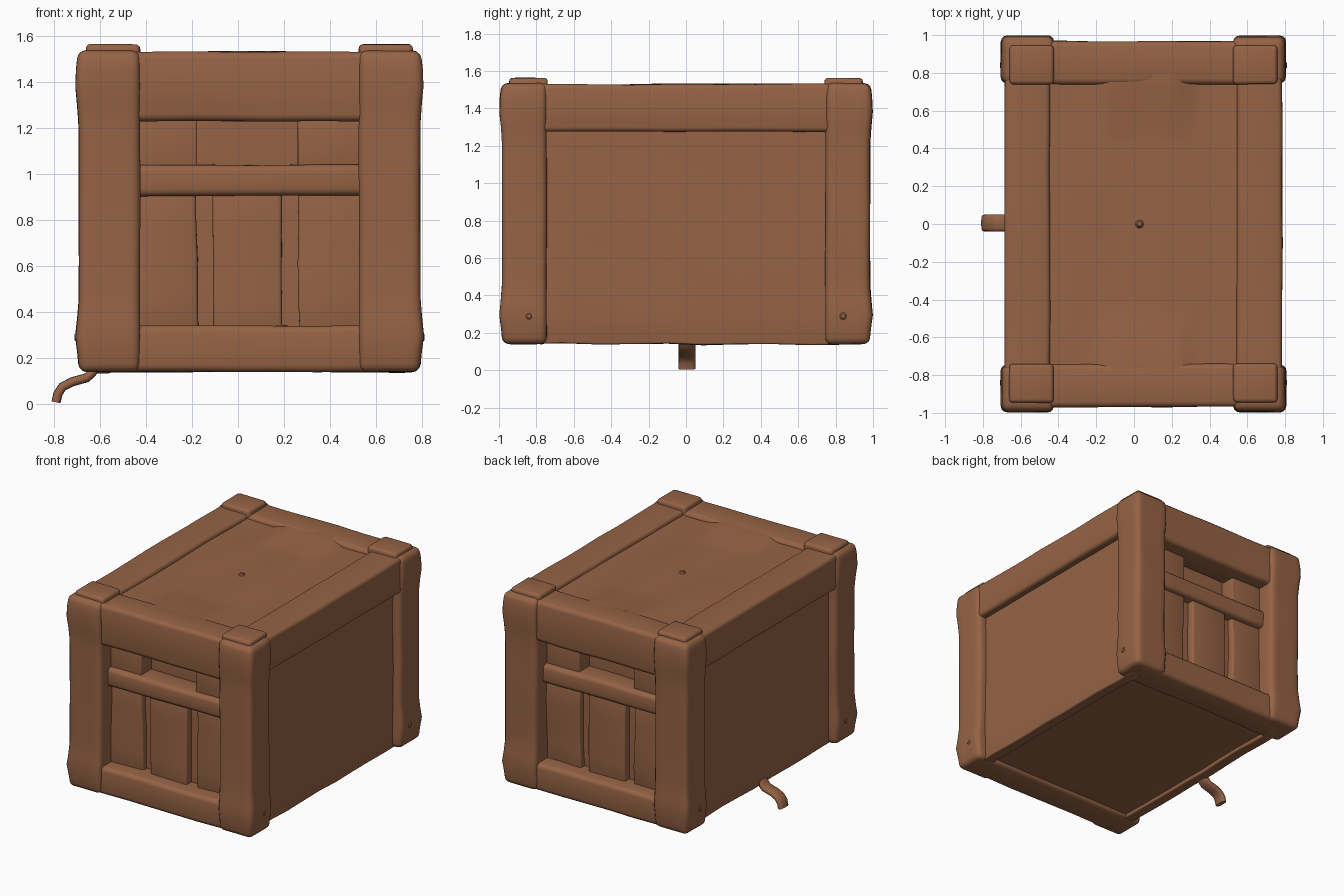
import bpy, bmesh, math
from mathutils import Vector, noise

if "Cube" in bpy.data.objects:
    bpy.data.objects.remove(bpy.data.objects["Cube"])

CX = 0.05  # the crate body sits slightly right of centre, the hook sticks out left

wood = bpy.data.materials.new("brown_wood")
wood.diffuse_color = (0.305, 0.125, 0.06, 1)
wood.use_nodes = True
wood.node_tree.nodes["Principled BSDF"].inputs["Base Color"].default_value = wood.diffuse_color


def finish(bm, name, angle=35):
    bmesh.ops.recalc_face_normals(bm, faces=bm.faces)
    me = bpy.data.meshes.new(name)
    bm.to_mesh(me)
    bm.free()
    me.shade_smooth()
    me.set_sharp_from_angle(angle=math.radians(angle))
    me.materials.append(wood)
    ob = bpy.data.objects.new(name, me)
    bpy.context.collection.objects.link(ob)
    return ob


def beam(name, x, y, z, bevel=0.03, wobble=0.006, step=0.2, warp=None):
    """Hand-carved bevelled box; x, y, z are (min, max), x relative to CX."""
    lo = Vector((min(x), min(y), min(z)))
    hi = Vector((max(x), max(y), max(z)))
    bm = bmesh.new()
    bmesh.ops.create_cube(bm, size=1)
    for v in bm.verts:
        v.co = Vector([lo[i] + (v.co[i] + 0.5) * (hi[i] - lo[i]) for i in range(3)])
    bmesh.ops.bevel(bm, geom=bm.edges[:], offset=bevel, segments=3, profile=0.5,
                    affect='EDGES')
    # cut along each axis so the surface can bend
    for i in range(3):
        n = int((hi[i] - lo[i]) / step)
        for k in range(1, n + 1):
            co = Vector((0, 0, 0))
            no = Vector((0, 0, 0))
            co[i] = lo[i] + (hi[i] - lo[i]) * k / (n + 1)
            no[i] = 1
            bmesh.ops.bisect_plane(bm, geom=bm.verts[:] + bm.edges[:] + bm.faces[:],
                                   plane_co=co, plane_no=no)
    for v in bm.verts:
        if warp:
            warp(v.co)
        v.co += noise.noise_vector(v.co * 3.0) * wobble
        v.co.x += CX
    return finish(bm, name)


def post_warp(co):
    # posts swell outwards near the foot and near the head
    b = 0.015 * math.exp(-((co.z - 0.3) / 0.08) ** 2) + 0.015 * math.exp(-((co.z - 1.4) / 0.11) ** 2)
    if abs(co.x) > 0.62:
        co.x += math.copysign(b, co.x)
    if abs(co.y) > 0.86:
        co.y += math.copysign(b, co.y)


def nail(name, loc, axis, r=0.022, h=0.014):
    bm = bmesh.new()
    bmesh.ops.create_cone(bm, cap_ends=True, segments=8, radius1=r, radius2=r * 0.4, depth=h * 2)
    rot = Vector((0, 0, 1)).rotation_difference(Vector(axis)).to_matrix()
    for v in bm.verts:
        v.co = rot @ v.co + Vector(loc)
    finish(bm, name)


# corner posts with caps and nails
for sx in (-1, 1):
    for sy in (-1, 1):
        tag = ("left" if sx < 0 else "right") + ("_front" if sy < 0 else "_back")
        beam("post_" + tag, (sx * 0.475, sx * 0.741), (sy * 0.745, sy * 0.983), (0.14, 1.535),
             bevel=0.035, wobble=0.004, step=0.08, warp=post_warp)
        beam("cap_" + tag, (sx * 0.475, sx * 0.71), (sy * 0.74, sy * 0.945), (1.46, 1.563),
             bevel=0.02, wobble=0.003)
        nail("nail_" + tag, (CX + sx * 0.752, sy * 0.84, 0.29), (sx, 0, 0), r=0.03, h=0.008)

# sides: inset wall and top beam
for sx, tag in ((-1, "left"), (1, "right")):
    beam("wall_" + tag, (sx * 0.6, sx * 0.68), (-0.85, 0.85), (0.14, 1.4),
         bevel=0.01, wobble=0.01)
    beam("top_beam_" + tag, (sx * 0.495, sx * 0.735), (-0.9, 0.9), (1.275, 1.53), bevel=0.025)

# ends: frame, crossbar, boards and hand slot
for sy, tag in ((-1, "front"), (1, "back")):
    def span(a, b):
        return (sy * a, sy * b)
    beam("top_beam_" + tag, (-0.66, 0.66), span(0.74, 0.968), (1.23, 1.53), bevel=0.03)
    beam("bottom_beam_" + tag, (-0.66, 0.66), span(0.74, 0.968), (0.14, 0.34), bevel=0.03)
    beam("crossbar_" + tag, (-0.52, 0.52), span(0.72, 0.9), (0.905, 1.04), bevel=0.03)
    beam("end_panel_" + tag, (-0.6, 0.6), span(0.72, 0.81), (0.2, 1.0), bevel=0.01)
    beam("slot_back_" + tag, (-0.3, 0.3), span(0.70, 0.745), (0.95, 1.4), bevel=0.005)
    beam("centre_board_" + tag, (-0.16, 0.14), span(0.78, 0.865), (0.3, 0.93), bevel=0.015)
    for sx, side in ((-1, "left"), (1, "right")):
        xin = -0.23 if sx < 0 else 0.21
        beam("side_board_" + side + "_" + tag, (xin, sx * 0.52), span(0.78, 0.855), (0.3, 0.93),
             bevel=0.015, wobble=0.015)
        beam("slot_cheek_" + side + "_" + tag, (xin, sx * 0.52), span(0.72, 0.86), (1.0, 1.27),
             bevel=0.006, wobble=0.004)

# lid panel, rising gently towards the middle of both ends
bm = bmesh.new()
bmesh.ops.create_grid(bm, x_segments=36, y_segments=40, size=1)
for v in bm.verts:
    x, y = v.co.x * 0.56, v.co.y * 0.8
    t = min(1.0, max(0.0, (abs(y) - 0.45) / 0.3))
    side = min(1.0, max(0.0, (0.28 - abs(x)) / 0.1))
    z = 1.502 + 0.025 * t * side + 0.01 * noise.noise(Vector((x * 4, y * 1.5, 0)))
    v.co = (x + CX, y, z)
finish(bm, "lid_panel")
nail("lid_knob", (0.03, 0, 1.503), (0, 0, 1), r=0.03, h=0.012)

# underside, slightly recessed
beam("floor_panel", (-0.66, 0.66), (-0.85, 0.85), (0.165, 0.22), bevel=0.01)

# bent hook under the left edge: flat rounded section swept along a path
path = [(-0.60, 0.18), (-0.635, 0.135), (-0.655, 0.115), (-0.72, 0.097), (-0.762, 0.075),
        (-0.782, 0.045), (-0.79, 0.008)]
bm = bmesh.new()
rings = []
for i, (px, pz) in enumerate(path):
    a, b = path[max(i - 1, 0)], path[min(i + 1, len(path) - 1)]
    d = Vector((b[0] - a[0], 0, b[1] - a[1])).normalized()
    n = Vector((-d.z, 0, d.x))
    ring = []
    for k in range(12):
        t = 2 * math.pi * k / 12
        c, s = math.cos(t), math.sin(t)
        c = math.copysign(abs(c) ** 0.6, c)
        s = math.copysign(abs(s) ** 0.6, s)
        ring.append(bm.verts.new(Vector((px, 0.005 + 0.045 * c, pz)) + n * 0.02 * s))
    rings.append(ring)
for r0, r1 in zip(rings, rings[1:]):
    for k in range(12):
        bm.faces.new((r0[k], r0[(k + 1) % 12], r1[(k + 1) % 12], r1[k]))
bm.faces.new(rings[0])
bm.faces.new(rings[-1])
finish(bm, "hook", 60)
